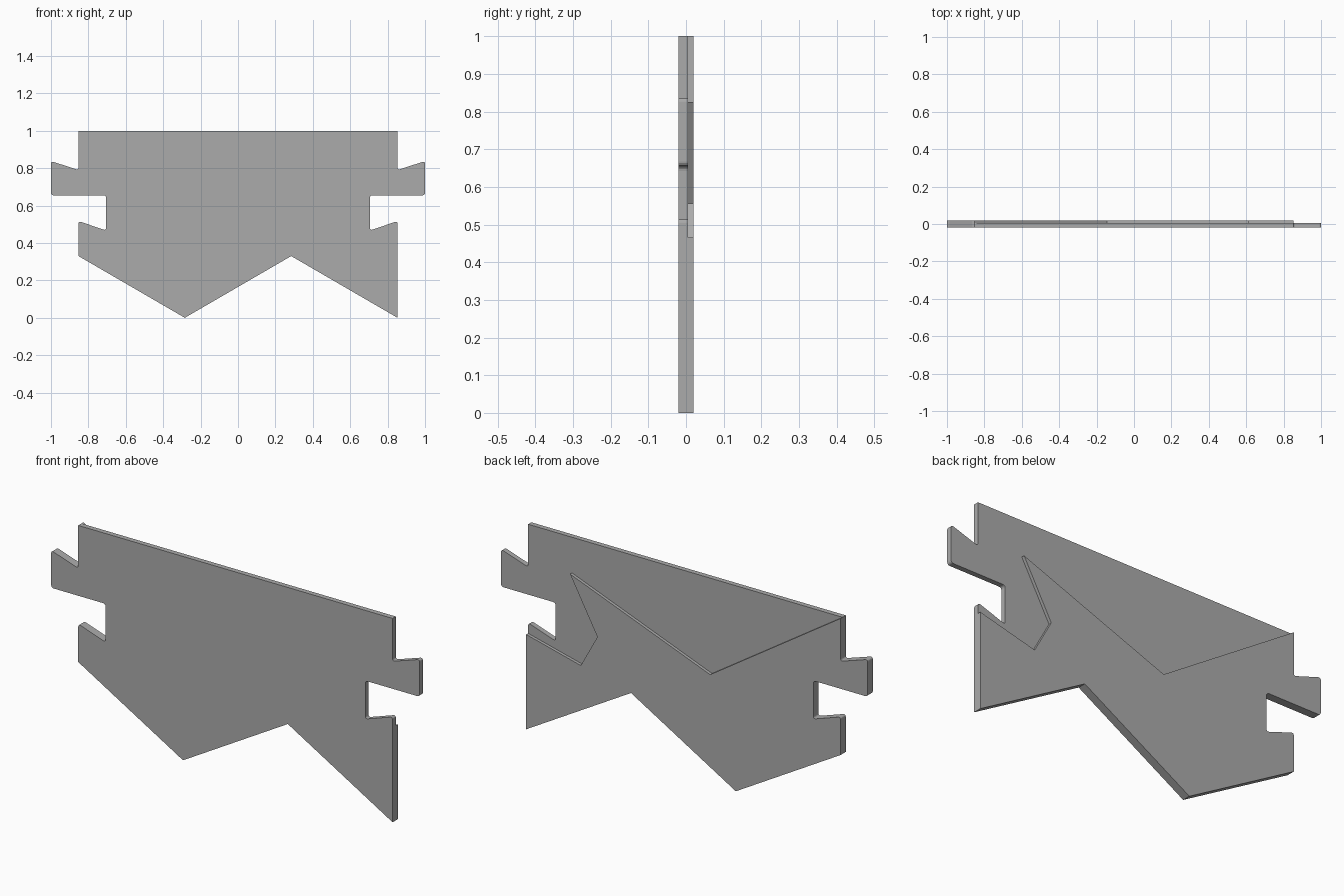
import bpy
import bmesh
from mathutils import Vector

default = bpy.data.objects.get("Cube")
if default:
    bpy.data.objects.remove(default, do_unlink=True)

# One grey finish for the whole bracket
GREY = (0.41, 0.41, 0.41, 1.0)
grey = bpy.data.materials.new("plain grey")
grey.use_nodes = True
grey.diffuse_color = GREY
grey.node_tree.nodes["Principled BSDF"].inputs["Base Color"].default_value = GREY

EDGE = 0.853                                 # half width of the plate body
FRONT, STEP, BACK = -0.02, 0.005, 0.02       # depth of the two layers

# Hook edge of the left side, top to bottom; every corner is slightly rounded
HOOKS = [(EDGE, 0.79), (1.0, 0.838), (1.0, 0.655), (0.705, 0.655),
         (0.705, 0.467), (EDGE, 0.517)]
HOOKS_MIRRORED = [(-x, z) for x, z in HOOKS]

# Zigzag lower edge, from the right side to the left
ZIGZAG = [(-EDGE, 0.33), (-EDGE / 3, 0), (EDGE / 3, 0.33), (EDGE, 0)]

# Upper edge of the raised layer, from the left side to the right
STEP_EDGE = [(EDGE, 0.465), (0.557, 0.392), (0.467, 0.556),
             (0.615, 0.825), (-0.145, 0.535)]


def plate(name, outline, y0, y1, rounding=0.013):
    """Extrude an x-z outline from y0 to y1, rounding the hook corners."""
    bm = bmesh.new()
    verts = [bm.verts.new((x, y0, z)) for x, z in outline]
    bm.faces.new(verts)
    rounded = [v for v, p in zip(verts, outline)
               if p in HOOKS or p in HOOKS_MIRRORED]
    bmesh.ops.bevel(bm, geom=rounded, offset=rounding, segments=4,
                    profile=0.5, affect='VERTICES')
    grown = bmesh.ops.extrude_face_region(bm, geom=bm.faces[:])
    moved = [g for g in grown["geom"] if isinstance(g, bmesh.types.BMVert)]
    bmesh.ops.translate(bm, verts=moved, vec=Vector((0, y1 - y0, 0)))
    bmesh.ops.recalc_face_normals(bm, faces=bm.faces[:])
    mesh = bpy.data.meshes.new(name)
    bm.to_mesh(mesh)
    bm.free()
    mesh.materials.append(grey)
    obj = bpy.data.objects.new(name, mesh)
    bpy.context.collection.objects.link(obj)
    return obj


# Front layer with hooks on both sides
plate("front_plate",
      [(-EDGE, 1)] + HOOKS_MIRRORED + ZIGZAG + HOOKS[::-1] + [(EDGE, 1)],
      FRONT, STEP)

# Raised back layer, cut off along the arrow-shaped step
plate("raised_back_plate",
      [(-EDGE, 1)] + HOOKS_MIRRORED + ZIGZAG + STEP_EDGE,
      STEP, BACK)
